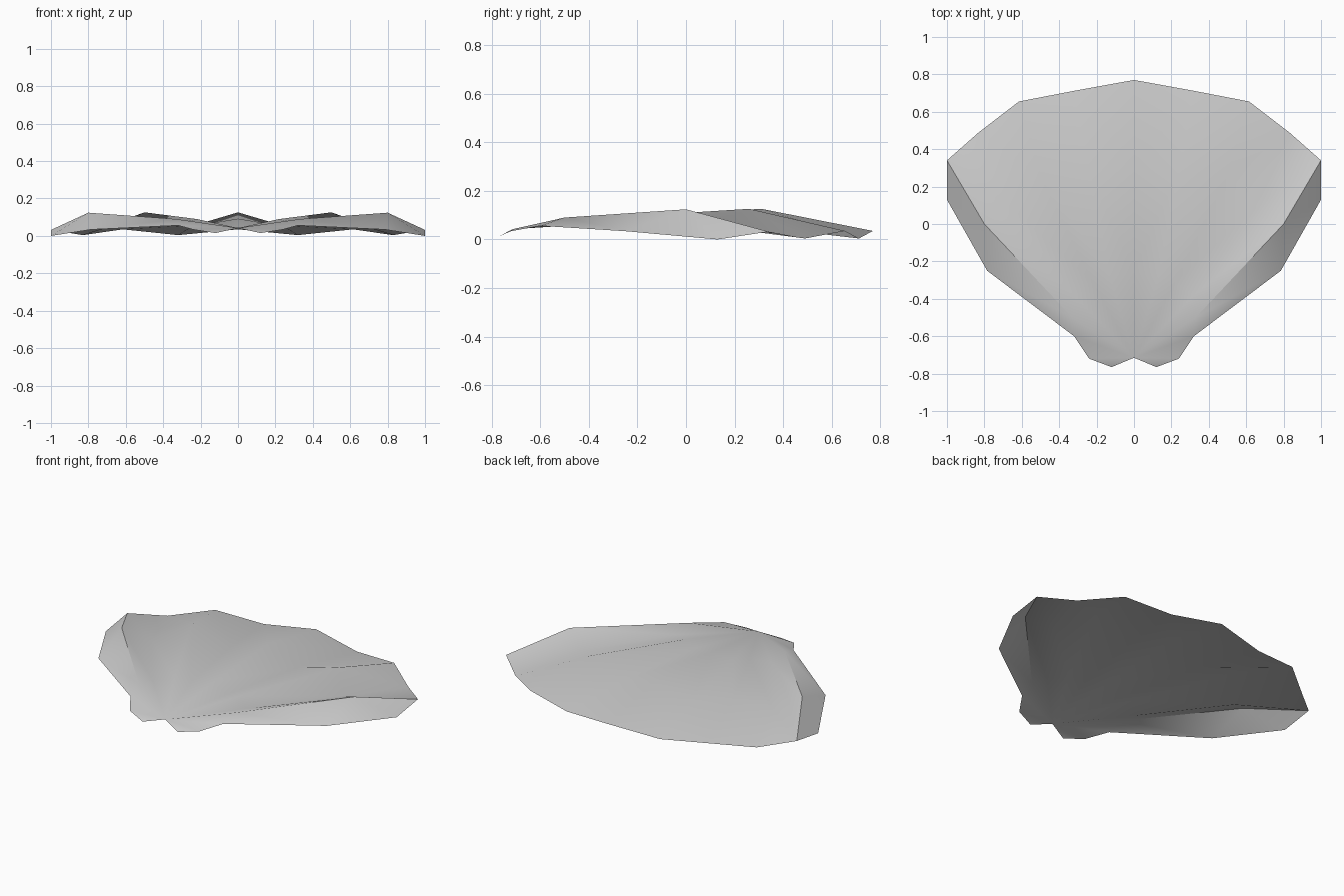
import bpy
import bmesh
import math

cube = bpy.data.objects.get("Cube")
if cube:
    bpy.data.objects.remove(cube, do_unlink=True)

# One plain grey for the whole shell
grey = bpy.data.materials.new("shell_grey")
grey.use_nodes = True
colour = (0.6, 0.6, 0.6, 1)
grey.diffuse_color = colour
grey.node_tree.nodes["Principled BSDF"].inputs["Base Color"].default_value = colour

# Half of the fan: each rib runs from near the hinge out to the rim
HINGE = (0, -0.715, 0.042)
RIBS = [
    [(0, -0.25, 0.092), (0, 0.31, 0.126), (0, 0.77, 0.035)],              # centre ridge
    [(0.13, -0.28, 0.07), (0.235, 0.27, 0.056), (0.32, 0.712, 0.004)],    # inner valley
    [(0.22, -0.31, 0.09), (0.5, 0.26, 0.126), (0.615, 0.655, 0.035)],     # middle ridge
    [(0.32, -0.38, 0.066), (0.66, 0.09, 0.056), (0.83, 0.49, 0.004)],     # outer valley
    [(0.33, -0.5, 0.09), (0.8, 0, 0.124), (1, 0.34, 0.032)],              # outer ridge
    [(0.32, -0.6, 0.056), (0.785, -0.25, 0.034), (1, 0.13, 0)],           # side edge
]
EAR = [(0.12, -0.765, 0.015), (0.24, -0.72, 0.034)]

bm = bmesh.new()
hinge = bm.verts.new(HINGE)
ribs = [[bm.verts.new(p) for p in rib] for rib in RIBS]

# Pleats between neighbouring ribs
for a, b in zip(ribs, ribs[1:]):
    bm.faces.new((hinge, b[0], a[0]))
    for i in range(len(a) - 1):
        bm.faces.new((a[i], b[i], b[i + 1], a[i + 1]))

# Small ear beside the hinge
ear = [bm.verts.new(p) for p in EAR] + [ribs[-1][0]]
for a, b in zip(ear, ear[1:]):
    bm.faces.new((hinge, a, b))

mesh = bpy.data.meshes.new("fan_shell")
bm.to_mesh(mesh)
bm.free()
mesh.materials.append(grey)
shell = bpy.data.objects.new("fan_shell", mesh)
bpy.context.collection.objects.link(shell)

# Mirror to the other half, welded along the centre ridge
mirror = shell.modifiers.new("mirror", 'MIRROR')
mirror.use_clip = True
mirror.merge_threshold = 0.001

bpy.ops.object.select_all(action='DESELECT')
shell.select_set(True)
bpy.context.view_layer.objects.active = shell
bpy.ops.object.modifier_apply(modifier=mirror.name)
bpy.ops.object.shade_smooth_by_angle(angle=math.radians(40))
